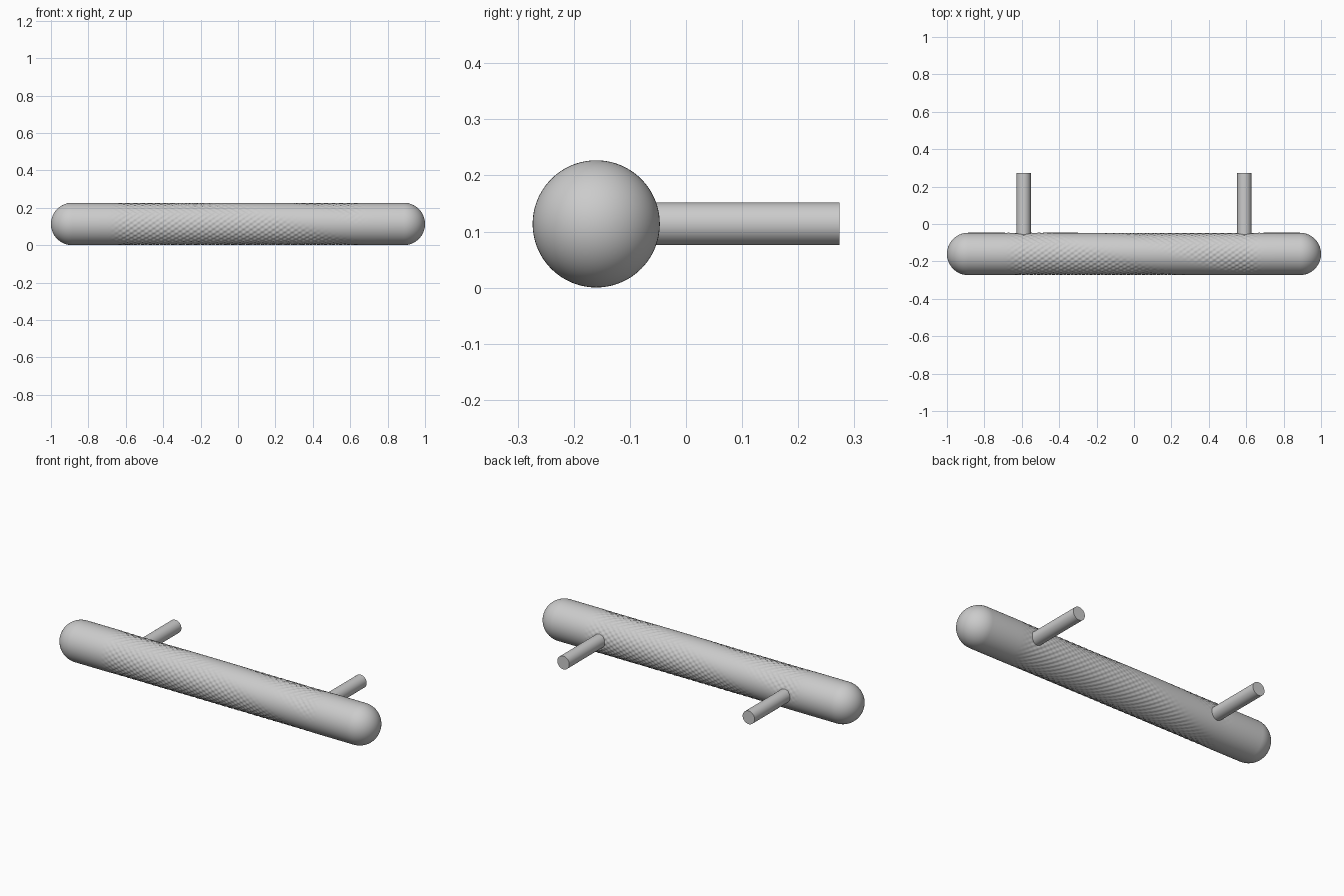
import bpy, bmesh
from math import sin, cos, pi, exp, degrees, radians

if "Cube" in bpy.data.objects:
    bpy.data.objects.remove(bpy.data.objects["Cube"])

R, YC, ZC = 0.1133, -0.16, 0.1137     # bar radius and axis position
SEG = 144
CAP = 1.0 - R                         # where the round ends begin


def smoothstep(a, b, v):
    t = min(max((v - a) / (b - a), 0), 1)
    return t * t * (3 - 2 * t)


def dent(x, phi):
    """Depth of the hammered grip, leaving a smooth band that spirals round the bar."""
    ends = 1 - smoothstep(0.58, 0.70, abs(x))
    deg = (degrees(phi) + 90) % 360 - 90
    centre = 0.5 - deg / 90 * 0.45
    band = 1 - exp(-((x - centre) / 0.24) ** 4)
    wave = sin(24 * phi + 2.5 * x) * sin(2 * pi * x / 0.04)
    return ends * band * (0.0025 + 0.0025 * wave)


def make_object(name, bm):
    bmesh.ops.recalc_face_normals(bm, faces=bm.faces)
    mesh = bpy.data.meshes.new(name)
    bm.to_mesh(mesh)
    bm.free()
    obj = bpy.data.objects.new(name, mesh)
    bpy.context.collection.objects.link(obj)
    bpy.ops.object.select_all(action='DESELECT')
    obj.select_set(True)
    bpy.context.view_layer.objects.active = obj
    bpy.ops.object.shade_smooth_by_angle(angle=radians(50))
    return obj


# Bar profile: round cap, plain collar, finely divided grip, mirrored
cap = [(-CAP - R * cos(pi / 2 * i / 16), R * sin(pi / 2 * i / 16)) for i in range(1, 17)]
grip = [(-0.7 + 1.4 * i / 250, R) for i in range(251)]
profile = cap + grip + [(-x, r) for x, r in reversed(cap)]

# Grip bar
bm = bmesh.new()
rings = []
for x, r in profile:
    ring = []
    for j in range(SEG):
        phi = 2 * pi * j / SEG - pi / 2
        d = r - dent(x, phi)
        ring.append(bm.verts.new((x, YC - d * cos(phi), ZC + d * sin(phi))))
    rings.append(ring)
for a, b in zip(rings, rings[1:]):
    for j in range(SEG):
        k = (j + 1) % SEG
        bm.faces.new((a[j], a[k], b[k], b[j]))
for ring, x in ((rings[0], -1), (rings[-1], 1)):
    tip = bm.verts.new((x, YC, ZC))
    for j in range(SEG):
        bm.faces.new((ring[j], ring[(j + 1) % SEG], tip))
make_object("grip_bar", bm)

# Mounting posts
for name, x in (("left_post", -0.59), ("right_post", 0.59)):
    bm = bmesh.new()
    y0, y1 = -0.07, 0.2733
    bmesh.ops.create_cone(bm, cap_ends=True, segments=48, radius1=0.038,
                          radius2=0.038, depth=y1 - y0)
    for v in bm.verts:
        px, py, pz = v.co
        v.co = (x + px, (y0 + y1) / 2 - pz, ZC + py)
    make_object(name, bm)
